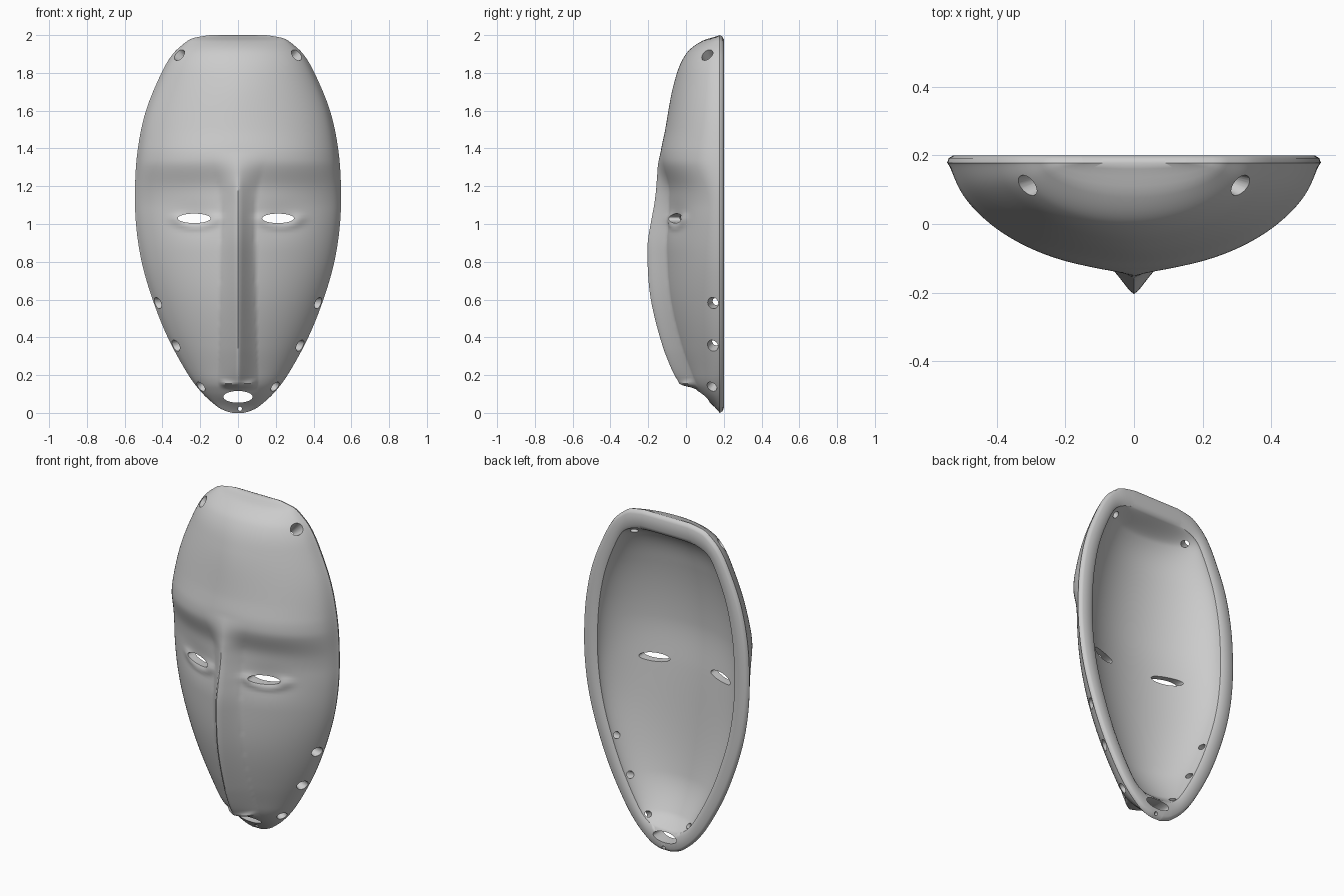
import bpy, bmesh, math
from mathutils import Vector, Matrix

if "Cube" in bpy.data.objects:
    bpy.data.objects.remove(bpy.data.objects["Cube"])

NU, NZ = 128, 150


def curve(pts):
    """Smooth function through (position, value) points."""
    n = len(pts)

    def slope(i):
        a, b = pts[max(i - 1, 0)], pts[min(i + 1, n - 1)]
        return (b[1] - a[1]) / (b[0] - a[0])

    def f(t):
        t = min(max(t, pts[0][0]), pts[-1][0])
        i = 0
        while i < n - 2 and t > pts[i + 1][0]:
            i += 1
        (a, p), (b, q) = pts[i], pts[i + 1]
        h = b - a
        s = (t - a) / h
        lo, hi = min(p, q), max(p, q)
        v = ((2*s**3 - 3*s*s + 1)*p + (s**3 - 2*s*s + s)*h*slope(i)
             + (3*s*s - 2*s**3)*q + (s**3 - s*s)*h*slope(i + 1))
        return min(max(v, lo - 0.01), hi + 0.01)
    return f


# Profiles over height: half width, face depth, nose height and width, hollow depth
width = curve([(0, .03), (.01, .065), (.03, .105), (.1, .185), (.2, .262), (.4, .372),
               (.6, .452), (.8, .51), (1, .54), (1.2, .545), (1.4, .53), (1.6, .487),
               (1.8, .405), (1.9, .345), (1.96, .28), (1.985, .235), (2, .15)])
depth = curve([(0, 0), (.04, .05), (.08, .10), (.12, .14), (.15, .165), (.2, .19),
               (.35, .243), (.6, .298), (.85, .315), (1.0, .31), (1.12, .302), (1.2, .303),
               (1.34, .336), (1.5, .31), (1.75, .262), (1.9, .2), (1.97, .11), (2, 0)])
nose = curve([(.13, 0), (.15, .04), (.17, .065), (.3, .077), (.5, .085), (.7, .09),
              (.9, .088), (1.0, .078), (1.1, .066), (1.2, .054), (1.27, .03),
              (1.33, .01), (1.38, 0)])
nose_width = curve([(.1, .105), (.6, .095), (1.0, .09), (1.15, .095), (1.3, .13), (1.4, .16)])
hollow = curve([(0, 0), (.04, .08), (.15, .165), (.5, .23), (.65, .25),
                (.85, .205), (.96, .13), (1, 0)])
# how far the cheeks are cut into slanting planes
planes = curve([(.1, 0), (.25, .8), (.4, 1), (1.1, 1), (1.32, .1), (1.45, .15),
                (1.7, .3), (1.9, 0)])


def dome(u, e=.54):
    return max(0, 1 - u * u) ** e


def section(u, z):
    a = min(1, abs(u))
    wedge = .3 * max(0, 1 - a ** 6) ** .6 + .7 * (1 - (a * a + .002) ** .8 + .006)
    k = planes(z)
    return max(0, (1 - k) * dome(u) + k * wedge) * (1 - a ** 60)


def outer(u, t):
    z = 2 * t
    x = u * width(z)
    d = depth(z) * section(u, z)
    # nose ridge, flaring into the brow
    nw = nose_width(z)
    if .13 < z < 1.38 and abs(x) < nw:
        k = 1 - (math.hypot(x, .008) - .008) / nw
        d += max(0, nose(z)) * k ** 1.4
    # eye sockets with a raised lower lid
    dx, dz = (abs(x) - .222), z - 1.03
    d -= .012 * math.exp(-(dx / .13) ** 2 - (dz / .075) ** 2)
    ring = math.hypot(dx / .1, dz / .042)
    d += (.012 if dz < 0 else .012 * math.exp(-(dz / .02) ** 2)) * math.exp(-((ring - 1) / .4) ** 2)
    # upper lip
    d += .025 * math.exp(-((z - .148 - 1.2 * x * x) / .013) ** 2 - (x / .085) ** 6)
    # keep the border just in front of the rim, for a rounded edge
    return Vector((x, .2 - d - .022 * math.exp(-max(d, 0) / .05), z))


def inner(u, t):
    z = .125 + 1.765 * t
    w = (width(z) - .092) * (1 - .35 * (2 * t - 1) ** 40)
    return Vector((u * w, .19 - hollow(t) * dome(u, .6), z))


def sheet(bm, fn):
    """Grid of vertices, denser toward the edges; returns its border loop."""
    rows = []
    for j in range(NZ + 1):
        s = j / NZ
        t = .5 * s + .5 * (.5 - .5 * math.cos(math.pi * s))
        rows.append([bm.verts.new(fn(math.sin(math.pi * (i / NU - .5)), t))
                     for i in range(NU + 1)])
    for a, b in zip(rows, rows[1:]):
        for i in range(NU):
            bm.faces.new((a[i], a[i + 1], b[i + 1], b[i]))
    return (rows[0][:-1] + [r[-1] for r in rows[:-1]]
            + rows[-1][:0:-1] + [r[0] for r in rows[:0:-1]])


def finish(bm, name):
    bmesh.ops.recalc_face_normals(bm, faces=bm.faces)
    me = bpy.data.meshes.new(name)
    bm.to_mesh(me)
    bm.free()
    ob = bpy.data.objects.new(name, me)
    bpy.context.collection.objects.link(ob)
    return ob


# Mask shell: carved front, hollow back, rounded rim between them
bm = bmesh.new()
front = sheet(bm, outer)
back = sheet(bm, inner)
loops = [front]
for f, y in ((.06, .192), (.2, .2), (.8, .2)):
    ring = []
    for a, b in zip(front, back):
        p = a.co.lerp(b.co, f)
        ring.append(bm.verts.new((p.x, y, p.z)))
    loops.append(ring)
loops.append(back)
n = len(front)
for a, b in zip(loops, loops[1:]):
    for i in range(n):
        k = (i + 1) % n
        bm.faces.new((a[i], a[k], b[k], b[i]))
mask = finish(bm, "mask")

# Cutters: eyes, mouth, chin hole, tapered lacing holes
bm = bmesh.new()


def slot(x, z, rx, rz):
    m = (Matrix.Translation((x, 0, z)) @ Matrix.Diagonal((rx, 1, rz, 1))
         @ Matrix.Rotation(math.pi / 2, 4, 'X'))
    bmesh.ops.create_cone(bm, cap_ends=True, segments=40, radius1=1, radius2=1,
                          depth=1, matrix=m)


def lacing(p, d):
    d = Vector(d).normalized()
    m = Matrix.Translation(Vector(p) - d * .04) @ d.to_track_quat('Z', 'Y').to_matrix().to_4x4()
    bmesh.ops.create_cone(bm, cap_ends=True, segments=24, radius1=.01, radius2=.042,
                          depth=.22, matrix=m)


slot(-.232, 1.03, .087, .025)
slot(.212, 1.03, .084, .025)
slot(0, .085, .078, .031)
slot(.01, .022, .011, .011)
for s in (-1, 1):
    lacing((s * .3, .115, 1.885), (s * .65, -.25, .6))
    lacing((s * .43, .14, .58), (s * .9, -.2, -.1))
    lacing((s * .33, .14, .355), (s * .85, -.2, -.25))
    lacing((s * .21, .13, .13), (s * .65, -.3, -.4))
cutter = finish(bm, "hole_cutter")
cutter.hide_render = True

mod = mask.modifiers.new("holes", 'BOOLEAN')
mod.operation = 'DIFFERENCE'
mod.solver = 'EXACT'
mod.object = cutter
bpy.context.view_layer.objects.active = mask
mask.select_set(True)
bpy.ops.object.modifier_apply(modifier="holes")
bpy.data.objects.remove(cutter)
bpy.ops.object.shade_smooth_by_angle(angle=math.radians(50))
